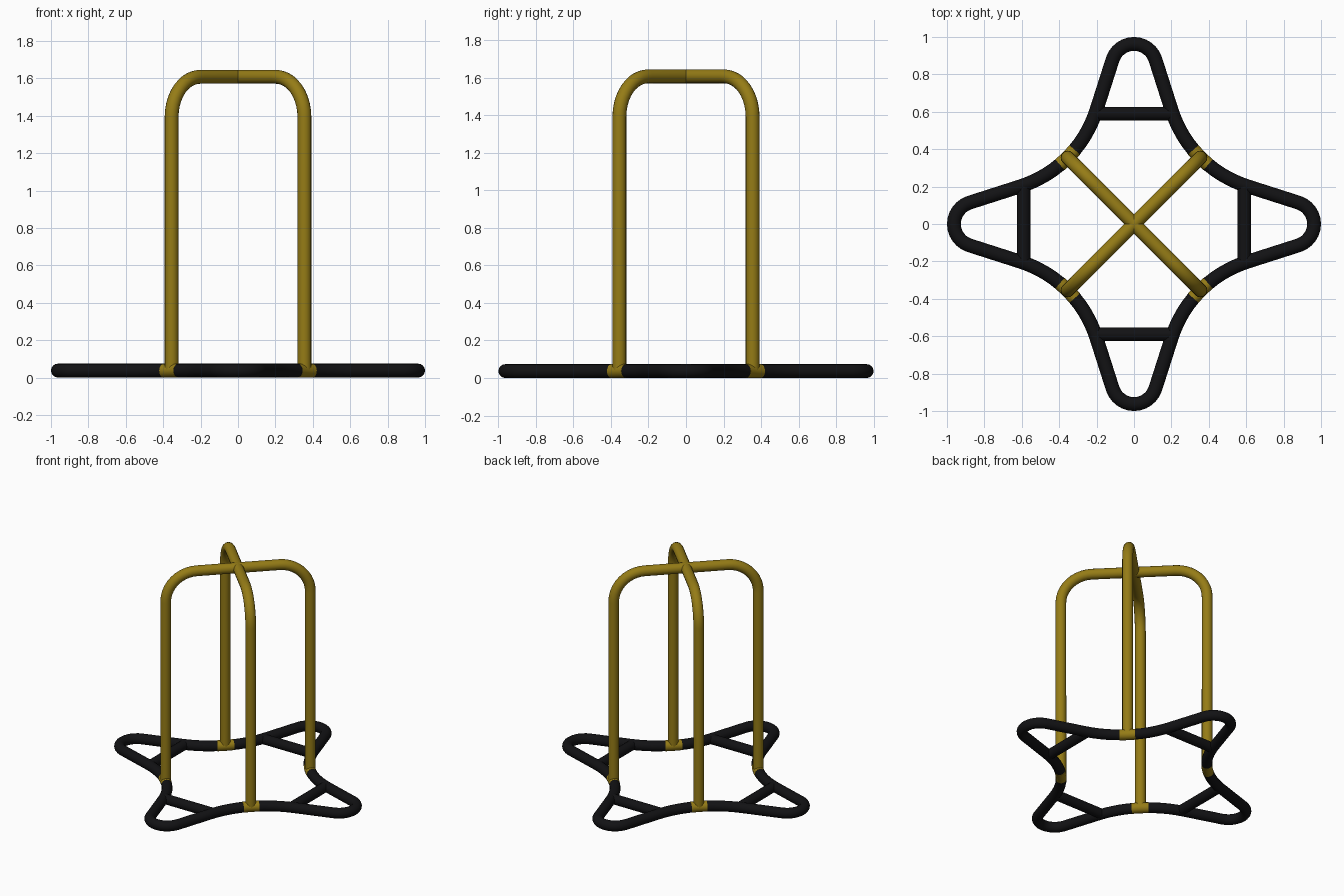
import bpy
from math import sin, cos, tan, pi, radians, atan, sqrt
from mathutils import Vector, Matrix

if "Cube" in bpy.data.objects:
    bpy.data.objects.remove(bpy.data.objects["Cube"])

R = 0.037          # tube radius
Z = 0.037          # height of base tube centre
CORNER = 0.355     # post position on the diagonals
TOP = 1.608        # hoop centre height


def material(name, color):
    m = bpy.data.materials.new(name)
    m.diffuse_color = (*color, 1)
    m.use_nodes = True
    m.node_tree.nodes["Principled BSDF"].inputs["Base Color"].default_value = m.diffuse_color
    return m


BLACK = material("black_paint", (0.006, 0.006, 0.007))
YELLOW = material("yellow_paint", (0.30, 0.20, 0.008))


def tube(name, points, mat, closed=False, radius=R):
    cu = bpy.data.curves.new(name, 'CURVE')
    cu.dimensions = '3D'
    cu.bevel_depth = radius
    cu.bevel_resolution = 6
    cu.use_fill_caps = not closed
    sp = cu.splines.new('POLY')
    sp.points.add(len(points) - 1)
    for p, co in zip(sp.points, points):
        p.co = (*co, 1)
    sp.use_cyclic_u = closed
    ob = bpy.data.objects.new(name, cu)
    bpy.context.collection.objects.link(ob)
    cu.materials.append(mat)
    bpy.ops.object.select_all(action='DESELECT')
    ob.select_set(True)
    bpy.context.view_layer.objects.active = ob
    bpy.ops.object.convert(target='MESH')
    bpy.ops.object.shade_smooth_by_angle(angle=radians(40))
    return ob


def arc(cx, cy, r, a0, a1, n):
    return [(cx + r * cos(a0 + (a1 - a0) * i / n), cy + r * sin(a0 + (a1 - a0) * i / n))
            for i in range(n + 1)]


# One lobe of the star-shaped base: rounded tip, straight side, concave corner
tip_r = 0.12
tip_c = 1 - R - tip_r
lean = atan(0.32)
tip = arc(0, tip_c, tip_r, pi - lean, lean, 12)
tx, ty = tip[-1]
vy = (2 * CORNER - tx - 0.32 * ty) / (1 - 0.32)
vx = 2 * CORNER - vy
half = (pi / 4 - lean) / 2
big_r = (CORNER - vx) * sqrt(2) / tan(half)
cc = CORNER + big_r / sqrt(2)
right = arc(cc, cc, big_r, pi + lean, 1.25 * pi, 6)
left = [(-x, y) for x, y in reversed(right)]
lobe = [Vector((x, y, Z)) for x, y in left[1:] + tip + right]

ring = []
for k in range(4):
    turn = Matrix.Rotation(-k * pi / 2, 3, 'Z')
    ring += [turn @ p for p in lobe]
tube("base_ring", ring, BLACK, closed=True)

# Crossbars and corner collars, one per side
collar = [Vector((x, y, Z)) for x, y in
          arc(cc, cc, big_r, 1.25 * pi - 0.09, 1.25 * pi + 0.09, 4)]
for k, side in enumerate(("back", "right", "front", "left")):
    turn = Matrix.Rotation(-k * pi / 2, 3, 'Z')
    bar = [turn @ Vector((x, 0.59, Z)) for x in (-0.205, 0.205)]
    tube(f"crossbar_{side}", bar, BLACK, radius=R - 0.001)
    tube(f"corner_collar_{k + 1}", [turn @ p for p in collar], YELLOW, radius=R + 0.0008)

# Two hoops crossing on the diagonals
span = CORNER * sqrt(2)
bend = 0.215
bend_right = arc(span - bend, TOP - bend, bend, pi / 2, 0, 10)
profile = [(0, TOP)] + bend_right + [(span, Z)]
profile = [(-x, z) for x, z in reversed(profile[1:])] + profile
for k in range(2):
    turn = Matrix.Rotation(pi / 4 + k * pi / 2, 3, 'Z')
    tube(f"hoop_{k + 1}", [turn @ Vector((x, 0, z)) for x, z in profile], YELLOW)
